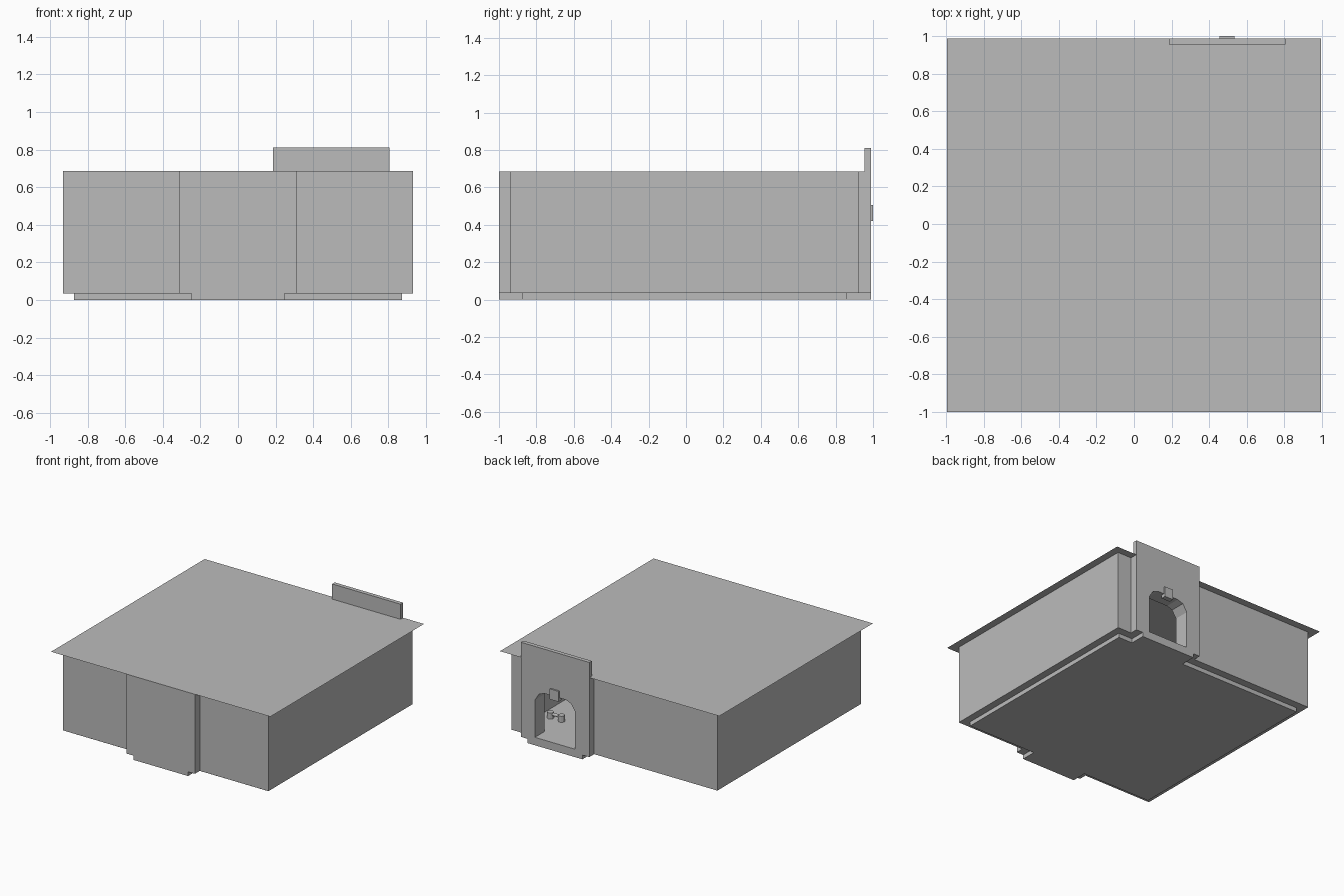
import bpy
import bmesh
from mathutils import Matrix, Vector

old = bpy.data.objects.get("Cube")
if old:
    bpy.data.objects.remove(old, do_unlink=True)

grey = bpy.data.materials.new("plain grey")
grey.use_nodes = True
COLOUR = (0.5, 0.5, 0.5, 1)
grey.diffuse_color = COLOUR
grey.node_tree.nodes["Principled BSDF"].inputs["Base Color"].default_value = COLOUR


def finish(bm, name):
    bmesh.ops.recalc_face_normals(bm, faces=bm.faces)
    mesh = bpy.data.meshes.new(name)
    bm.to_mesh(mesh)
    bm.free()
    mesh.materials.append(grey)
    obj = bpy.data.objects.new(name, mesh)
    bpy.context.collection.objects.link(obj)
    return obj


def box(name, x0, x1, y0, y1, z0, z1):
    bm = bmesh.new()
    size = Vector((x1 - x0, y1 - y0, z1 - z0))
    centre = Vector((x0 + x1, y0 + y1, z0 + z1)) / 2
    bmesh.ops.create_cube(bm, size=1, matrix=Matrix.Translation(centre) @ Matrix.Diagonal(size).to_4x4())
    return finish(bm, name)


def prism(name, outline, y0, y1):
    """Extrude an x-z outline along y."""
    bm = bmesh.new()
    face = bm.faces.new([bm.verts.new((x, y0, z)) for x, z in outline])
    top = bmesh.ops.extrude_face_region(bm, geom=[face])
    verts = [v for v in top["geom"] if isinstance(v, bmesh.types.BMVert)]
    bmesh.ops.translate(bm, verts=verts, vec=(0, y1 - y0, 0))
    return finish(bm, name)


def cylinder(name, centre, radius, depth, axis="Z"):
    bm = bmesh.new()
    turn = Matrix.Rotation(1.5708, 4, "Y") if axis == "X" else Matrix()
    bmesh.ops.create_cone(bm, cap_ends=True, segments=12, radius1=radius, radius2=radius,
                          depth=depth, matrix=Matrix.Translation(centre) @ turn)
    return finish(bm, name)


def cut(target, cutter):
    mod = target.modifiers.new("cut", "BOOLEAN")
    mod.operation = "DIFFERENCE"
    mod.solver = "EXACT"
    mod.object = cutter
    bpy.context.view_layer.objects.active = target
    bpy.ops.object.modifier_apply(modifier=mod.name)


# Main levels
FLOOR, LEDGE, ROOF, SIGN = 0.065, 0.035, 0.686, 0.81
FRONT, BACK = -1.0, 0.988
DOOR_X = 0.495
PORCH, TAB = 0.31, 0.248

# Hollow walls and the two projecting bays
walls = box("walls", -0.932, 0.932, -0.937, 0.925, LEDGE, ROOF)
front_bay = box("front_bay", -PORCH, PORCH, FRONT, -0.937, LEDGE, ROOF)
back_bay = box("back_bay", DOOR_X - PORCH, DOOR_X + PORCH, 0.925, BACK, LEDGE, ROOF)

# Room and doorway cutters
room = box("room_cutter", -0.872, 0.872, -0.876, 0.862, FLOOR, ROOF + 0.1)
half = [(0.183, FLOOR), (0.183, 0.37), (0.145, 0.43), (0.095, 0.447)]
outline = [(DOOR_X + x, z) for x, z in half] + [(DOOR_X - x, z) for x, z in reversed(half)]
doorway = prism("doorway_cutter", outline, 0.8, 1.1)
cut(walls, room)
cut(walls, doorway)
cut(back_bay, doorway)
for cutter in (room, doorway):
    bpy.data.objects.remove(cutter, do_unlink=True)

# Base slab with a tab below each bay
box("base", -0.872, 0.872, -0.876, 0.862, 0, LEDGE)
box("front_base_tab", -TAB, TAB, FRONT, -0.876, 0, LEDGE)
box("back_base_tab", DOOR_X - TAB, DOOR_X + TAB, 0.862, BACK, 0, LEDGE)

# Flat roof sheet
bm = bmesh.new()
bmesh.ops.create_grid(bm, x_segments=1, y_segments=1, size=0.994,
                      matrix=Matrix.Translation((0, FRONT + 0.994, ROOF)))
finish(bm, "roof")

# Raised panel above the doorway and the keystone
box("parapet", DOOR_X - PORCH, DOOR_X + PORCH, 0.955, BACK, ROOF, SIGN)
box("keystone", DOOR_X - 0.04, DOOR_X + 0.04, 0.96, 1.0, 0.42, 0.505)

# Small fitting standing on the floor inside the doorway
cylinder("fitting_bar", (0.73, 0.64, 0.1), 0.012, 0.12, "X")
for side in (-1, 1):
    cylinder("fitting_foot", (0.73 + side * 0.05, 0.64, 0.09), 0.025, 0.05)
